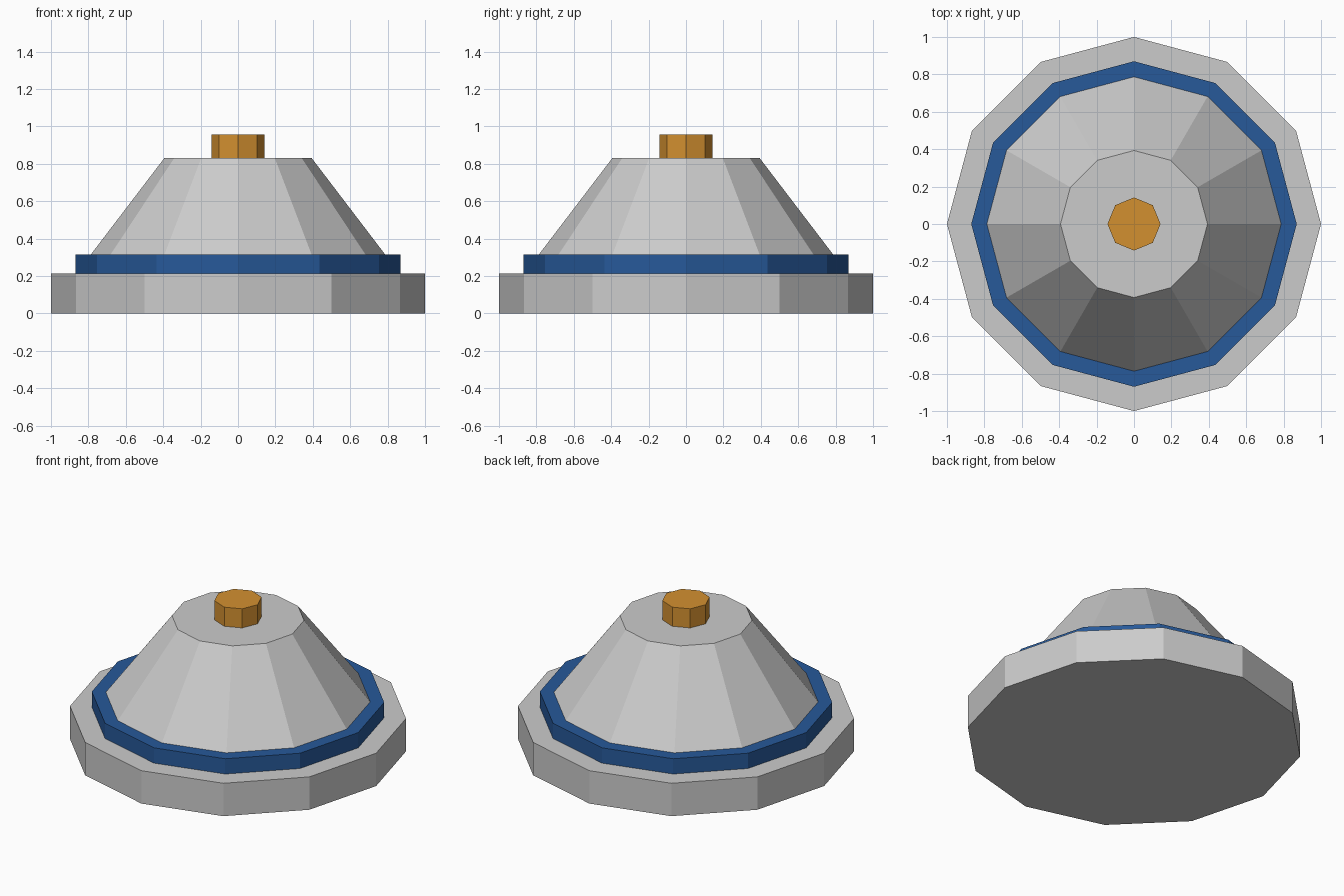
import bpy

if "Cube" in bpy.data.objects:
    bpy.data.objects.remove(bpy.data.objects["Cube"])


def material(name, color):
    mat = bpy.data.materials.new(name)
    mat.diffuse_color = color
    mat.use_nodes = True
    mat.node_tree.nodes["Principled BSDF"].inputs["Base Color"].default_value = mat.diffuse_color
    return mat


def tier(name, sides, r_bottom, r_top, z0, z1, mat=None):
    """Flat-shaded prism or frustum between two heights."""
    bpy.ops.mesh.primitive_cone_add(
        vertices=sides, radius1=r_bottom, radius2=r_top,
        depth=z1 - z0, location=(0, 0, (z0 + z1) / 2))
    obj = bpy.context.object
    obj.name = name
    if mat:
        obj.data.materials.append(mat)
    return obj


blue = material("blue", (0.02, 0.10, 0.32, 1))
orange = material("orange", (0.65, 0.28, 0.03, 1))

# Stacked tiers from the ground up
tier("base_plate", 12, 1.0, 1.0, 0.0, 0.215)
tier("blue_ring", 12, 0.87, 0.87, 0.215, 0.315, blue)
tier("sloped_body", 12, 0.787, 0.393, 0.315, 0.832)
tier("top_knob", 8, 0.142, 0.142, 0.832, 0.957, orange)
